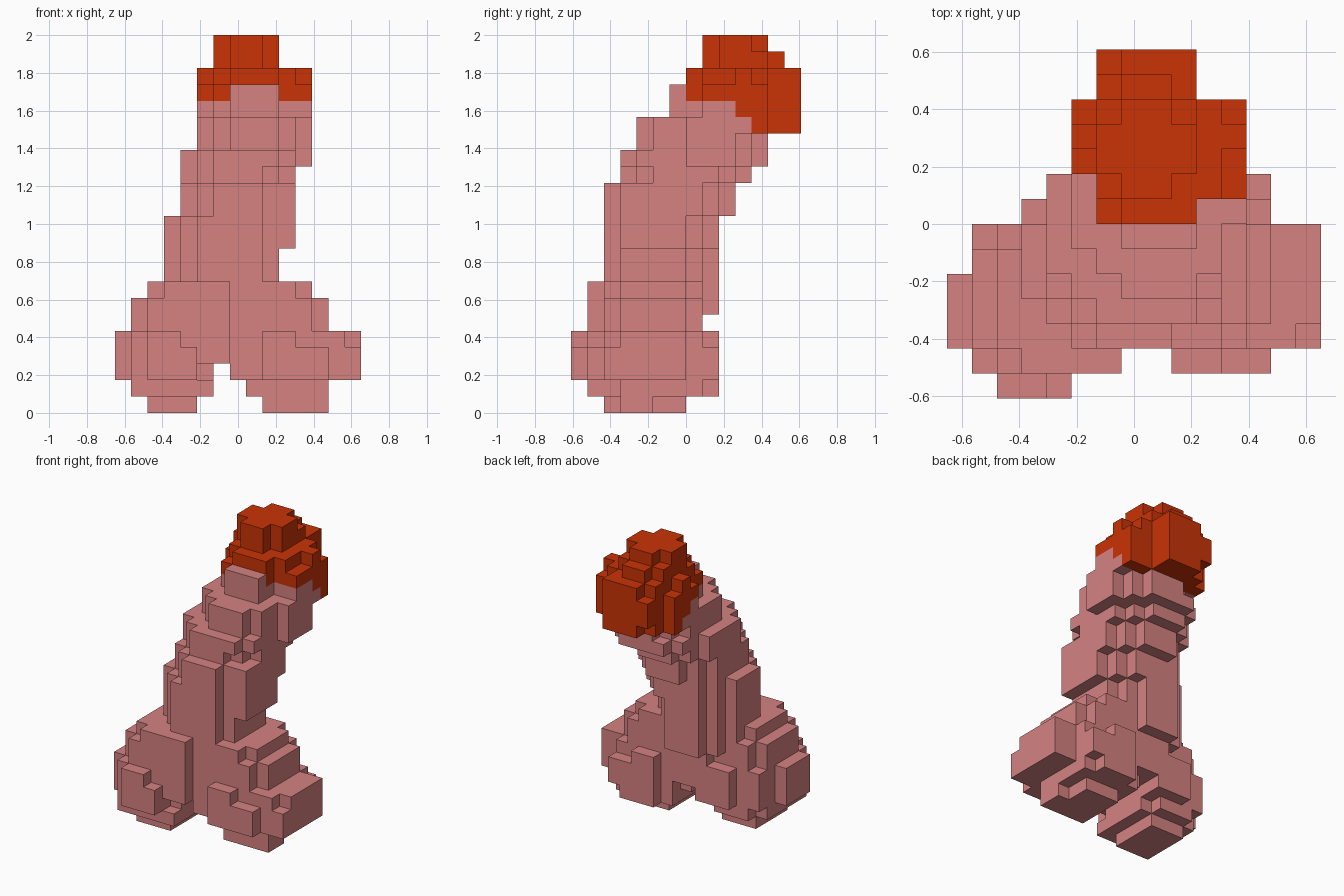
import bpy, bmesh
from mathutils import Vector

cube = bpy.data.objects.get("Cube")
if cube:
    bpy.data.objects.remove(cube, do_unlink=True)

U = 2 / 23                              # block size
ORIGIN = Vector((-7.5 * U, -7 * U, 0))  # corner of the 15 x 14 x 23 block grid


def material(name, rgb):
    m = bpy.data.materials.new(name)
    m.use_nodes = True
    m.diffuse_color = (*rgb, 1)
    m.node_tree.nodes["Principled BSDF"].inputs["Base Color"].default_value = (*rgb, 1)
    return m


pink = material("dusty pink", (0.67, 0.222, 0.222))
red = material("rust red", (0.59, 0.033, 0.002))


def disc(k, i0, i1, j0, j1):
    """Blocks of one layer whose centres fall in the ellipse filling the given range."""
    ci, cj = (i0 + i1) / 2, (j0 + j1) / 2
    ri, rj = (i1 - i0 + 1) / 2, (j1 - j0 + 1) / 2
    return {(i, j, k) for i in range(i0, i1 + 1) for j in range(j0, j1 + 1)
            if ((i - ci) / ri) ** 2 + ((j - cj) / rj) ** 2 <= 1.03}


def stack(rows):
    """Rows are (first layer, last layer, x range, y range)."""
    cells = set()
    for k0, k1, *box in rows:
        for k in range(k0, k1 + 1):
            cells |= disc(k, *box)
    return cells


def block(i0, i1, j0, j1, k0, k1):
    return {(i, j, k) for i in range(i0, i1 + 1) for j in range(j0, j1 + 1)
            for k in range(k0, k1 + 1)}


# Column leaning back and to the left, with flat front and left panels low down
column = stack([
    (3, 5, 4, 9, 2, 7), (6, 9, 3, 9, 2, 8), (10, 11, 3, 10, 2, 8),
    (12, 13, 4, 10, 2, 9), (14, 14, 4, 10, 3, 10), (15, 15, 4, 11, 3, 11),
    (16, 16, 5, 11, 4, 11)])
column |= block(5, 8, 2, 2, 8, 9) | block(9, 9, 3, 6, 8, 9) | block(9, 10, 3, 6, 10, 13)
column -= block(4, 4, 9, 9, 15, 15) | block(11, 11, 4, 6, 15, 16)

# Rounded head; its lower front continues the column
head = stack([
    (17, 17, 5, 11, 4, 13), (18, 19, 5, 11, 6, 13), (20, 20, 6, 10, 7, 13),
    (20, 20, 5, 11, 9, 11), (21, 21, 6, 9, 8, 12), (22, 22, 6, 9, 8, 11)])
head |= block(6, 9, 13, 13, 18, 19)
head -= block(5, 5, 8, 8, 18, 19) | block(10, 11, 7, 7, 18, 20) | block(11, 11, 4, 6, 17, 17)
head = {c for c in head if c[1] < 12 or 6 <= c[0] <= 9}

# Cap colour begins further back on the lower layers
cap_start = {17: 11, 18: 10}
cap = {c for c in head if c[1] >= cap_start.get(c[2], 7)}
column |= head - cap

# Right base lobe: rounded middle, stepped foot, and flat panels beside the cleft
right_lobe = stack([
    (2, 2, 0, 5, 0, 7), (3, 4, 0, 6, 0, 7), (5, 6, 1, 6, 1, 6), (7, 7, 2, 6, 1, 6)])
right_lobe |= block(2, 4, 2, 5, 0, 0) | block(1, 5, 1, 5, 1, 1) | block(2, 4, 6, 6, 1, 1)
right_lobe |= block(3, 6, 1, 4, 3, 7) | block(3, 6, 5, 7, 3, 4) | block(3, 5, 5, 7, 2, 2)
right_lobe -= block(4, 4, 0, 0, 4, 4) | block(1, 1, 0, 0, 2, 2)
right_back = {0: 4, 1: 6, 2: 6}
right_lobe = {c for c in right_lobe if c[1] <= right_back.get(c[0], 7)}

# Left base lobe, set a little further back
left_lobe = stack([(2, 4, 7, 14, 1, 8), (5, 6, 6, 12, 2, 7), (7, 7, 6, 11, 2, 7)])
left_lobe |= block(9, 12, 3, 4, 0, 0) | block(9, 11, 5, 6, 0, 0)
left_lobe |= block(8, 12, 3, 7, 1, 1) | block(9, 11, 8, 8, 1, 1)
left_lobe |= block(7, 8, 2, 6, 2, 4) | block(13, 14, 2, 6, 2, 3) | block(13, 13, 2, 6, 4, 4)
left_lobe |= block(7, 12, 3, 6, 5, 6) | block(7, 11, 3, 6, 7, 7) | block(7, 9, 2, 2, 5, 7)
left_lobe -= block(11, 12, 1, 1, 4, 4) | block(11, 12, 8, 8, 4, 4)
left_lobe = {c for c in left_lobe if c[0] <= 12 or c[1] <= 6}

parts = [("column", column, pink), ("cap", cap, red),
         ("right_lobe", right_lobe, pink), ("left_lobe", left_lobe, pink)]
solid = set().union(*(cells for _, cells, _ in parts))


def build(name, cells, mat):
    """Mesh of only the block faces that are exposed on the whole model."""
    bm = bmesh.new()
    for c in sorted(cells):
        for axis in range(3):
            for side in (0, 1):
                n = list(c)
                n[axis] += 2 * side - 1
                if tuple(n) in solid:
                    continue
                a, b = (axis + 1) % 3, (axis + 2) % 3
                corners = [(0, 0), (1, 0), (1, 1), (0, 1)]
                if side == 0:
                    corners.reverse()
                verts = []
                for u, v in corners:
                    p = Vector(c)
                    p[axis] += side
                    p[a] += u
                    p[b] += v
                    verts.append(bm.verts.new(ORIGIN + p * U))
                bm.faces.new(verts)
    bmesh.ops.remove_doubles(bm, verts=bm.verts, dist=1e-4)
    mesh = bpy.data.meshes.new(name)
    bm.to_mesh(mesh)
    bm.free()
    mesh.materials.append(mat)
    bpy.context.collection.objects.link(bpy.data.objects.new(name, mesh))


# Each block belongs to the first part that claims it
taken = set()
for name, cells, mat in parts:
    build(name, cells - taken, mat)
    taken |= cells
